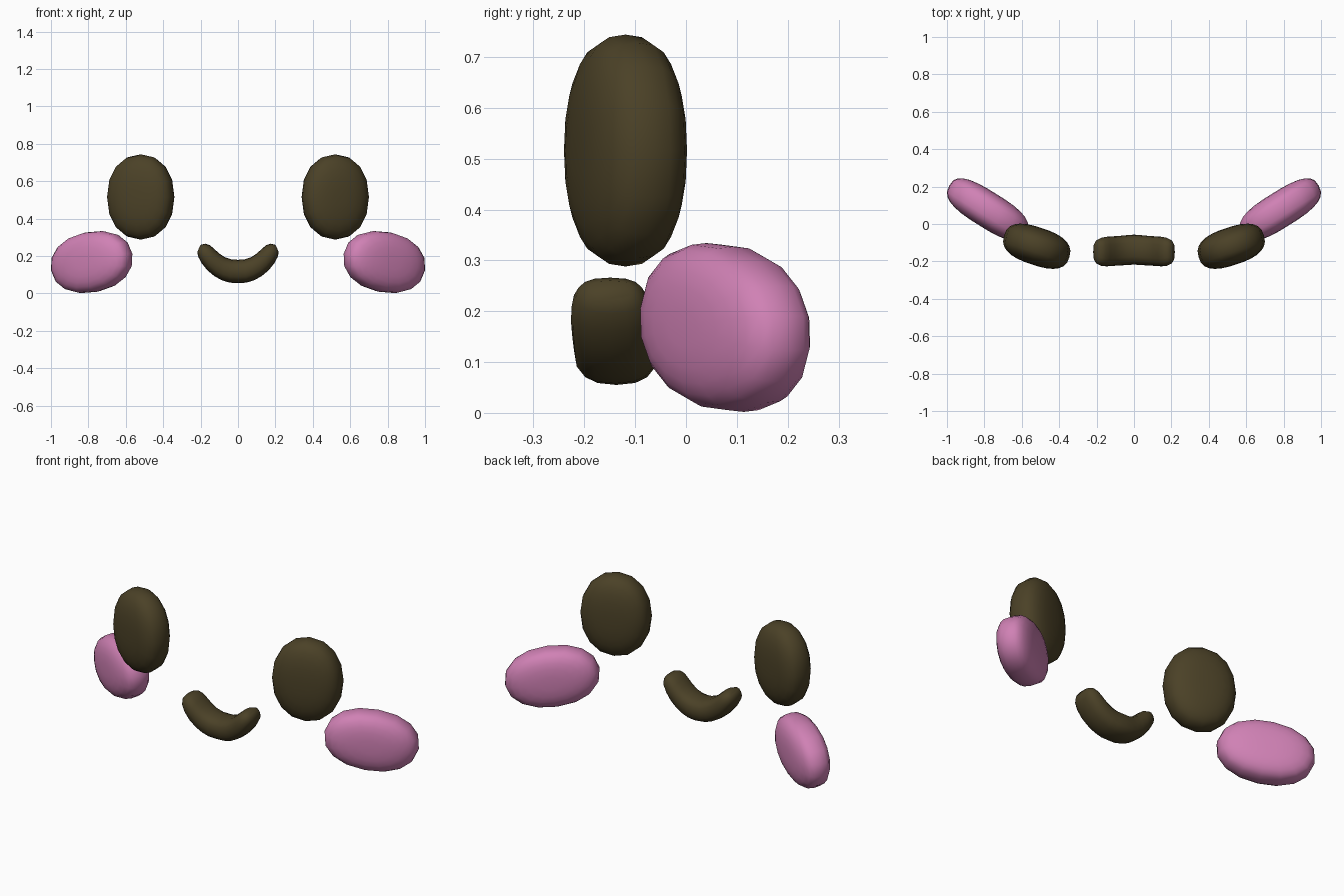
import bpy, bmesh, math
from mathutils import Matrix, Vector

if "Cube" in bpy.data.objects:
    bpy.data.objects.remove(bpy.data.objects["Cube"])


def material(name, rgb):
    m = bpy.data.materials.new(name)
    m.diffuse_color = (*rgb, 1)
    m.use_nodes = True
    m.node_tree.nodes["Principled BSDF"].inputs["Base Color"].default_value = m.diffuse_color
    return m


brown = material("dark_brown", (0.07, 0.053, 0.02))
pink = material("pink", (0.63, 0.22, 0.46))


def spow(v, e):
    return math.copysign(abs(v) ** e, v)


def finish(bm, name, mat):
    bmesh.ops.recalc_face_normals(bm, faces=bm.faces)
    me = bpy.data.meshes.new(name)
    bm.to_mesh(me)
    bm.free()
    me.materials.append(mat)
    for p in me.polygons:
        p.use_smooth = True
    ob = bpy.data.objects.new(name, me)
    bpy.context.collection.objects.link(ob)


def skin(bm, rings):
    # bridge consecutive vertex rings and cap both ends
    n = len(rings[0])
    for a, b in zip(rings, rings[1:]):
        for i in range(n):
            j = (i + 1) % n
            bm.faces.new((a[i], a[j], b[j], b[i]))
    bm.faces.new(rings[0])
    bm.faces.new(rings[-1])


def pad(name, mat, half, section, roll, yaw, lo, hi, side):
    # rounded disc, thickness along y, rolled and yawed, fitted into its bounds
    bm = bmesh.new()
    rings, seg, n = [], 16, 12
    for k in range(n + 1):
        t = math.pi * (0.04 + 0.92 * k / n) - math.pi / 2
        r, w = spow(math.cos(t), 2 / section), spow(math.sin(t), 2 / section)
        rings.append([bm.verts.new((half[0] * r * spow(math.cos(a), 0.93),
                                    half[1] * w,
                                    half[2] * r * spow(math.sin(a), 0.93)))
                      for a in (2 * math.pi * i / seg for i in range(seg))])
    skin(bm, rings)
    rot = (Matrix.Rotation(math.radians(yaw), 4, 'Z')
           @ Matrix.Rotation(math.radians(roll), 4, 'Y'))
    bm.transform(rot)
    for ax in range(3):
        c = [v.co[ax] for v in bm.verts]
        a, b = min(c), max(c)
        for v in bm.verts:
            v.co[ax] = lo[ax] + (v.co[ax] - a) / (b - a) * (hi[ax] - lo[ax])
    for v in bm.verts:
        v.co.x *= side
    finish(bm, name, mat)


for side, tag in ((1, "right"), (-1, "left")):
    # upright oval eyes
    pad("eye_" + tag, brown, (0.185, 0.095, 0.228), 2.6, 0, 17,
        (0.34, -0.24, 0.288), (0.70, 0.002, 0.744), side)
    # swept-back cheeks
    pad("cheek_" + tag, pink, (0.24, 0.09, 0.164), 2.8, 11, 30,
        (0.565, -0.09, 0.002), (1.0, 0.244, 0.334), side)

# smiling mouth: lower and upper outline points as (x, z), tapering at the tip
pairs = [((0, 0.055), (0, 0.18)), ((0.045, 0.058), (0.035, 0.182)),
         ((0.085, 0.07), (0.07, 0.194)), ((0.125, 0.092), (0.10, 0.214)),
         ((0.162, 0.122), (0.127, 0.238)), ((0.193, 0.16), (0.15, 0.258)),
         ((0.212, 0.195), (0.175, 0.266)), ((0.218, 0.222), (0.2, 0.26))]
widths = [0.08, 0.08, 0.079, 0.079, 0.079, 0.076, 0.066, 0.045]
path = [((-a[0], a[1]), (-b[0], b[1]), w) for (a, b), w in
        list(zip(pairs, widths))[:0:-1]]
path += [(a, b, w) for (a, b), w in zip(pairs, widths)]
bm = bmesh.new()
rings = []
for a, b, w in path:
    mid = Vector(((a[0] + b[0]) / 2, 0, (a[1] + b[1]) / 2))
    arm = Vector(((b[0] - a[0]) / 2, 0, (b[1] - a[1]) / 2))
    y = -0.137 - 0.012 * min(1, abs(mid.x) / 0.17)
    ring = []
    for i in range(16):
        t = 2 * math.pi * i / 16
        p = mid + arm * spow(math.sin(t), 0.8)
        ring.append(bm.verts.new((p.x, y + w * spow(math.cos(t), 0.8), p.z)))
    rings.append(ring)
skin(bm, rings)
finish(bm, "mouth", brown)
